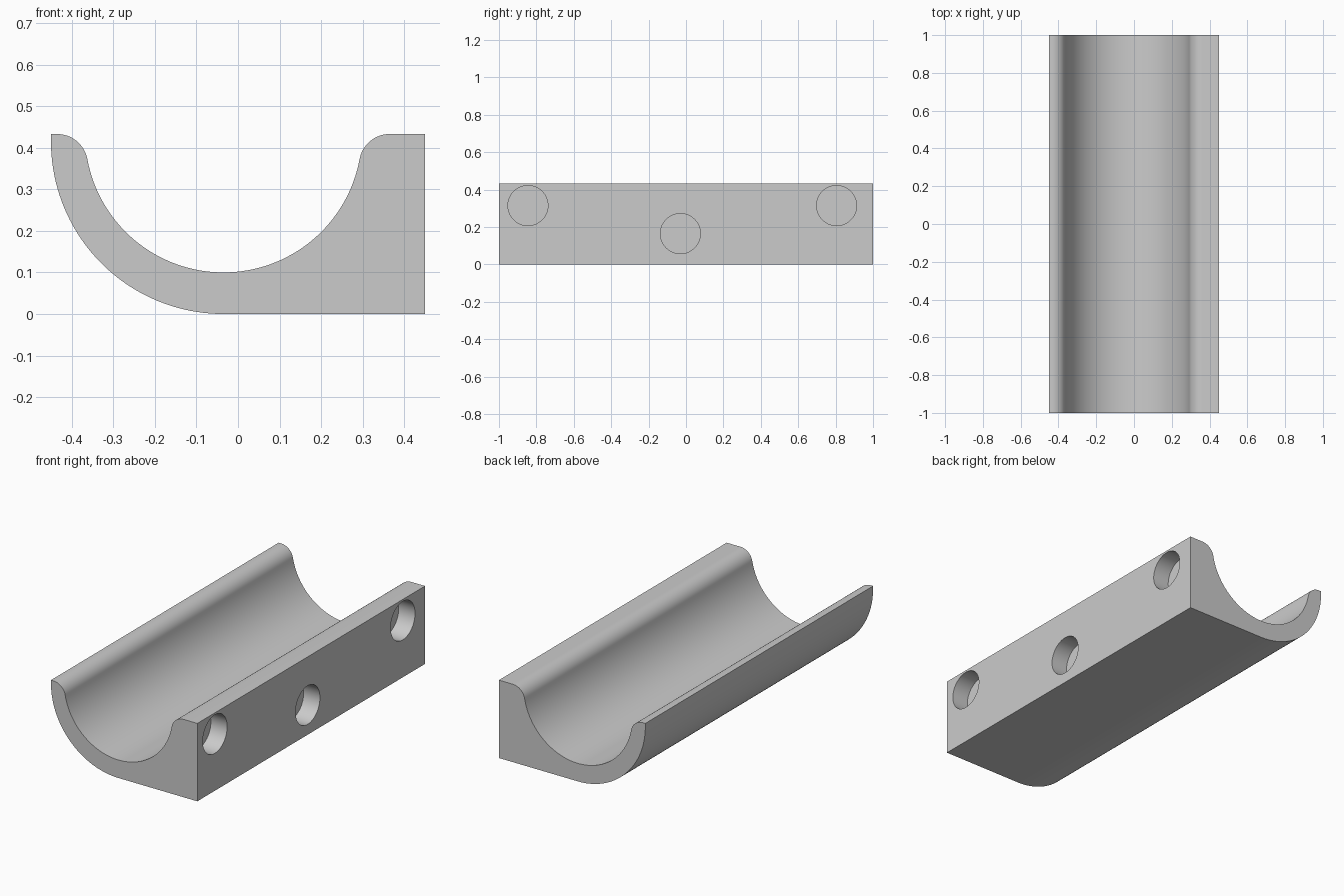
import bpy
import bmesh
from math import sin, cos, radians, atan2, degrees, hypot
from mathutils import Matrix

if "Cube" in bpy.data.objects:
    bpy.data.objects.remove(bpy.data.objects["Cube"])

HALF_W, TOP, HALF_L = 0.45, 0.433, 1.0
CX = -0.035               # centre line of the trough
INNER_R, FILLET_R = 0.333, 0.074
OUTER_R = HALF_W + CX
HOLE_R, HOLE_DEPTH = 0.107, 0.10

grey = bpy.data.materials.new("plain grey")
grey.use_nodes = True
grey.diffuse_color = (0.6, 0.6, 0.6, 1)
grey.node_tree.nodes["Principled BSDF"].inputs["Base Color"].default_value = (0.6, 0.6, 0.6, 1)


def arc(cx, cz, r, start, end, steps):
    angles = [radians(start + (end - start) * i / steps) for i in range(steps + 1)]
    return [(cx + r * cos(a), cz + r * sin(a)) for a in angles]


def make_object(name, bm):
    bmesh.ops.recalc_face_normals(bm, faces=bm.faces)
    mesh = bpy.data.meshes.new(name)
    bm.to_mesh(mesh)
    bm.free()
    mesh.materials.append(grey)
    obj = bpy.data.objects.new(name, mesh)
    bpy.context.collection.objects.link(obj)
    return obj


# Cross-section: outer curve, square side, rounded lips and round trough
fx = hypot(INNER_R + FILLET_R, 0) ** 2 - FILLET_R ** 2
fx = fx ** 0.5            # lip rounding centre, measured from the centre line
tilt = degrees(atan2(FILLET_R, fx))
profile = [(-HALF_W, TOP)]
profile += arc(CX, OUTER_R, OUTER_R, 180, 270, 40)
profile += [(HALF_W, 0), (HALF_W, TOP)]
profile += arc(CX + fx, TOP - FILLET_R, FILLET_R, 90, 180 - tilt, 16)
profile += arc(CX, TOP, INNER_R, -tilt, tilt - 180, 64)[1:-1]
profile += arc(CX - fx, TOP - FILLET_R, FILLET_R, tilt, 90, 16)

# Cradle body
bm = bmesh.new()
face = bm.faces.new([bm.verts.new((x, -HALF_L, z)) for x, z in profile])
extruded = bmesh.ops.extrude_face_region(bm, geom=[face])["geom"]
verts = [v for v in extruded if isinstance(v, bmesh.types.BMVert)]
bmesh.ops.translate(bm, verts=verts, vec=(0, 2 * HALF_L, 0))
cradle = make_object("cradle", bm)

# Blind round sockets in the flat side
bm = bmesh.new()
for y, z in [(-0.845, 0.315), (-0.03, 0.165), (0.805, 0.315)]:
    place = Matrix.Translation((HALF_W, y, z)) @ Matrix.Rotation(radians(90), 4, "Y")
    bmesh.ops.create_cone(bm, cap_ends=True, segments=64, radius1=HOLE_R,
                          radius2=HOLE_R, depth=2 * HOLE_DEPTH, matrix=place)
cutter = make_object("socket_cutter", bm)
cutter.hide_render = True

cut = cradle.modifiers.new("sockets", "BOOLEAN")
cut.operation = "DIFFERENCE"
cut.solver = "EXACT"
cut.object = cutter
bpy.ops.object.select_all(action="DESELECT")
bpy.context.view_layer.objects.active = cradle
cradle.select_set(True)
bpy.ops.object.modifier_apply(modifier=cut.name)
bpy.data.objects.remove(cutter)
bpy.ops.object.shade_smooth_by_angle(angle=radians(30))
